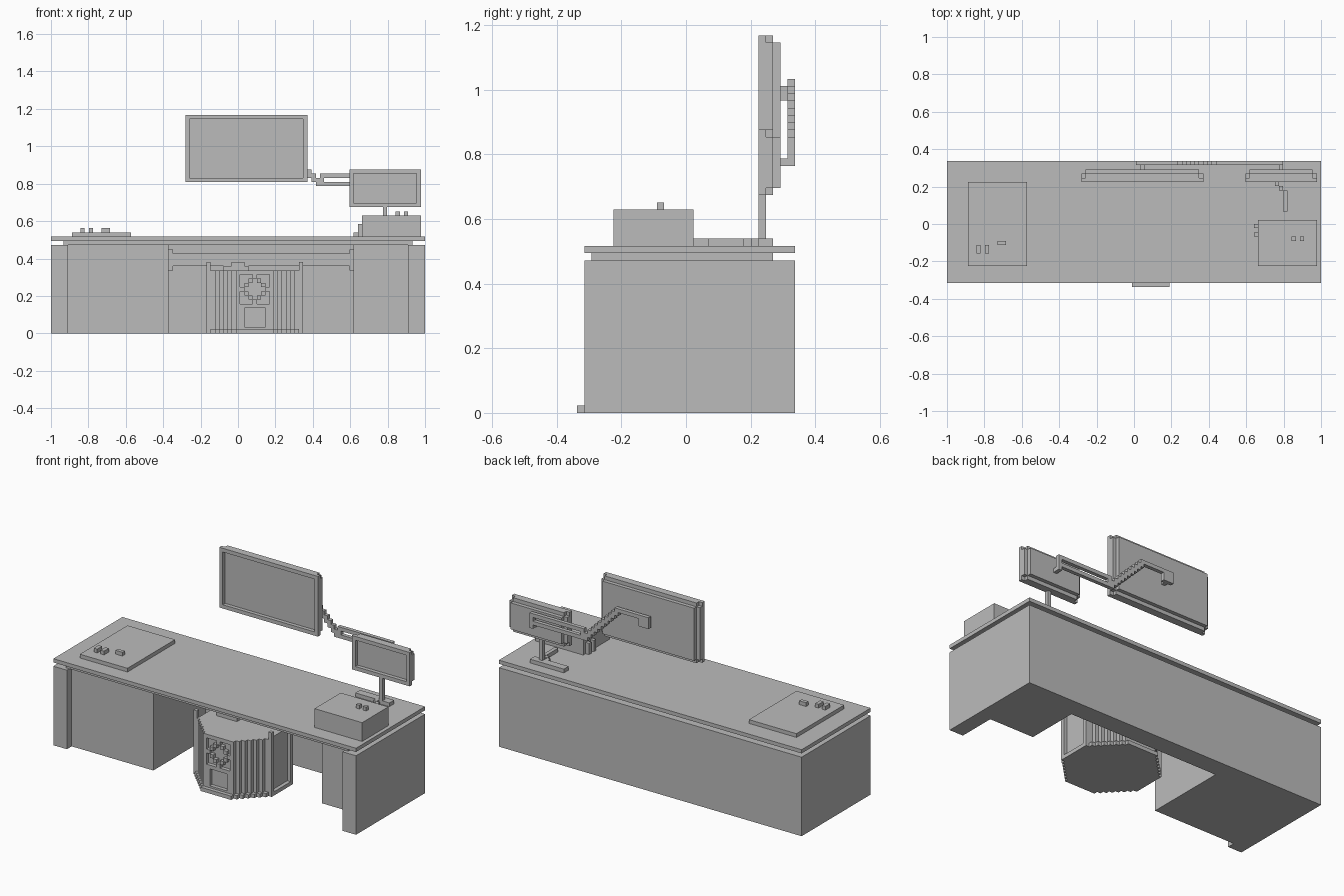
import bpy
import bmesh
from mathutils import Vector, Matrix

start_cube = bpy.data.objects.get("Cube")
if start_cube:
    bpy.data.objects.remove(start_cube, do_unlink=True)

# The whole model sits on a block grid: WIDE by DEEP blocks in plan
WIDE, DEEP = 89, 30
UNIT = 2 / WIDE
TO_WORLD = Matrix.Scale(UNIT, 4) @ Matrix.Translation((-WIDE / 2, -DEEP / 2, 0))

grey = bpy.data.materials.new("plain grey")
grey.use_nodes = True
grey.diffuse_color = (0.5, 0.5, 0.5, 1)
grey.node_tree.nodes["Principled BSDF"].inputs["Base Color"].default_value = grey.diffuse_color


def finish(name, bm):
    bm.transform(TO_WORLD)
    bmesh.ops.recalc_face_normals(bm, faces=bm.faces[:])
    mesh = bpy.data.meshes.new(name)
    bm.to_mesh(mesh)
    bm.free()
    mesh.materials.append(grey)
    part = bpy.data.objects.new(name, mesh)
    bpy.context.collection.objects.link(part)
    return part


def blocks(name, *spans):
    """One object from boxes, each given as (x range, y range, z range)."""
    bm = bmesh.new()
    for span in spans:
        low = Vector([pair[0] for pair in span])
        high = Vector([pair[1] for pair in span])
        place = Matrix.Translation((low + high) / 2) @ Matrix.Diagonal((high - low).to_4d())
        bmesh.ops.create_cube(bm, size=1, matrix=place)
    return finish(name, bm)


def stepped_octagon(name, centre, flat, steps, bottom, top):
    """Eight-sided prism whose slanted sides are one-block stairs."""
    radius = flat + steps
    quarter = []
    for s in range(steps):
        quarter += [Vector((radius - s, flat + s)), Vector((radius - s - 1, flat + s))]
    quarter.insert(0, Vector((radius, -flat)))
    quarter.pop()
    quarter.append(Vector((flat, radius - 1)))
    bm = bmesh.new()
    outline = []
    for turn in range(4):
        for p in quarter:
            x, y = p
            for _ in range(turn):
                x, y = -y, x
            outline.append(bm.verts.new((centre[0] + x, centre[1] + y, bottom)))
    face = bm.faces.new(outline)
    grown = bmesh.ops.extrude_face_region(bm, geom=[face])["geom"]
    bmesh.ops.translate(bm, vec=(0, 0, top - bottom),
                        verts=[v for v in grown if isinstance(v, bmesh.types.BMVert)])
    return finish(name, bm)


# Desk
full_back = (1, DEEP)
blocks("desk_top", ((0, WIDE), full_back, (22, 23)))
blocks("desk_top_support", ((3, 86), (2, 27), (21, 22)))
height = (0, 21)
blocks("right_cabinet", ((4, 28), (3, 25), height))
blocks("left_cabinet", ((72, 85), (11, 25), height))
blocks("right_side_panel", ((0, 4), (1, 25), height))
blocks("left_side_panel", ((85, WIDE), (1, 25), height))
blocks("back_panel", ((0, WIDE), (25, DEEP), height))

# Tray between the cabinets
tray_depth = (14, 25)
blocks("tray_brackets", *[((x, x + 1), tray_depth, (15, 20)) for x in (28, 71)])
blocks("tray", ((29, 71), tray_depth, (16, 19)))

# Bin
middle = (48.5, 11.5)
stepped_octagon("bin_base", middle, 4.5, 7, 0, 1)
body = stepped_octagon("bin_body", middle, 4.5, 6, 1, 15)
cutter = blocks("bin_recess_cutter", ((45, 52), (0, 2), (1.5, 14)))
cutter.hide_render = True
cutter.hide_viewport = True
cutter.display_type = 'WIRE'
recess = body.modifiers.new("front_recess", 'BOOLEAN')
recess.operation = 'DIFFERENCE'
recess.solver = 'EXACT'
recess.object = cutter

front = (1, 2)
ring = []
for dx in range(-3, 4):
    for dz in range(-3, 4):
        if abs(dx) + abs(dz) == 3:
            ring.append(((48 + dx, 49 + dx), front, (10 + dz, 11 + dz)))
blocks("bin_diamond", *ring)
blocks("bin_door_frame",
       ((45, 46), front, (1, 7)),
       ((51, 52), front, (1, 7)),
       ((46, 51), front, (6, 7)))
blocks("bin_side_posts", *[((x, x + 1), (y, y + 1), (1, 17))
                           for x in (37, 59) for y in (7, 15)])
blocks("bin_handle", ((41, 47), (11, 13), (15, 16)), ((43, 46), (11, 13), (16, 17)))

# Pad with keys
blocks("pad", ((5, 19), (5, 25), (23, 24)))
blocks("pad_keys",
       *[((x, x + 1), (8, 10), (24, 25)) for x in (7, 9)],
       ((12, 14), (10, 11), (24, 25)))

# Machine box with buttons and side pegs
blocks("machine_box", ((74, 88), (5, 16), (23, 28)))
blocks("machine_buttons", *[((x, x + 1), (11, 12), (28, 29)) for x in (82, 84)])
blocks("machine_pegs", *[((73, 74), (y, y + 1), (23, 26)) for y in (12, 14)])


# Screens: rim, cornerless middle layer and inset back
def screen(name, left, right, bottom, top):
    across, inner_across = (left, right), (left + 1, right - 1)
    up, inner_up = (bottom, top), (bottom + 1, top - 1)
    rim, core, back = [(y, y + 1) for y in (25, 26, 27)]
    blocks(name + "_rim",
           ((left, left + 1), rim, up),
           ((right - 1, right), rim, up),
           (inner_across, rim, (bottom, bottom + 1)),
           (inner_across, rim, (top - 1, top)))
    blocks(name + "_panel",
           (inner_across, core, up),
           ((left, left + 1), core, inner_up),
           ((right - 1, right), core, inner_up))
    blocks(name + "_back", (inner_across, back, inner_up))


screen("large_screen", 32, 61, 36, 52)
screen("small_screen", 71, 88, 30, 39)

# Small screen stand
foot_height = (23, 24)
blocks("stand_post", ((79, 80), (25, 26), (23, 31)))
blocks("stand_foot",
       ((72, 82), (25, 27), foot_height),
       ((78, 79), (24, 25), foot_height),
       ((79, 80), (23, 24), foot_height),
       ((80, 81), (18, 23), foot_height))

# Jointed arm behind the screens
arm = (29, 30)
blocks("arm_mounts",
       ((46, 47), (28, 29), (43, 45)),
       ((45, 48), arm, (43, 45)),
       ((79, 80), (28, 30), (34, 35)))
blocks("arm_upper", ((45, 54), arm, (45, 46)))
blocks("arm_steps", *[((54 + i, 55 + i), arm, (44 - i, 46 - i)) for i in range(10)])
blocks("arm_lower",
       ((64, 65), arm, (35, 38)),
       ((65, 79), arm, (37, 38)),
       ((65, 79), arm, (35, 36)),
       ((79, 80), arm, (35, 38)))
